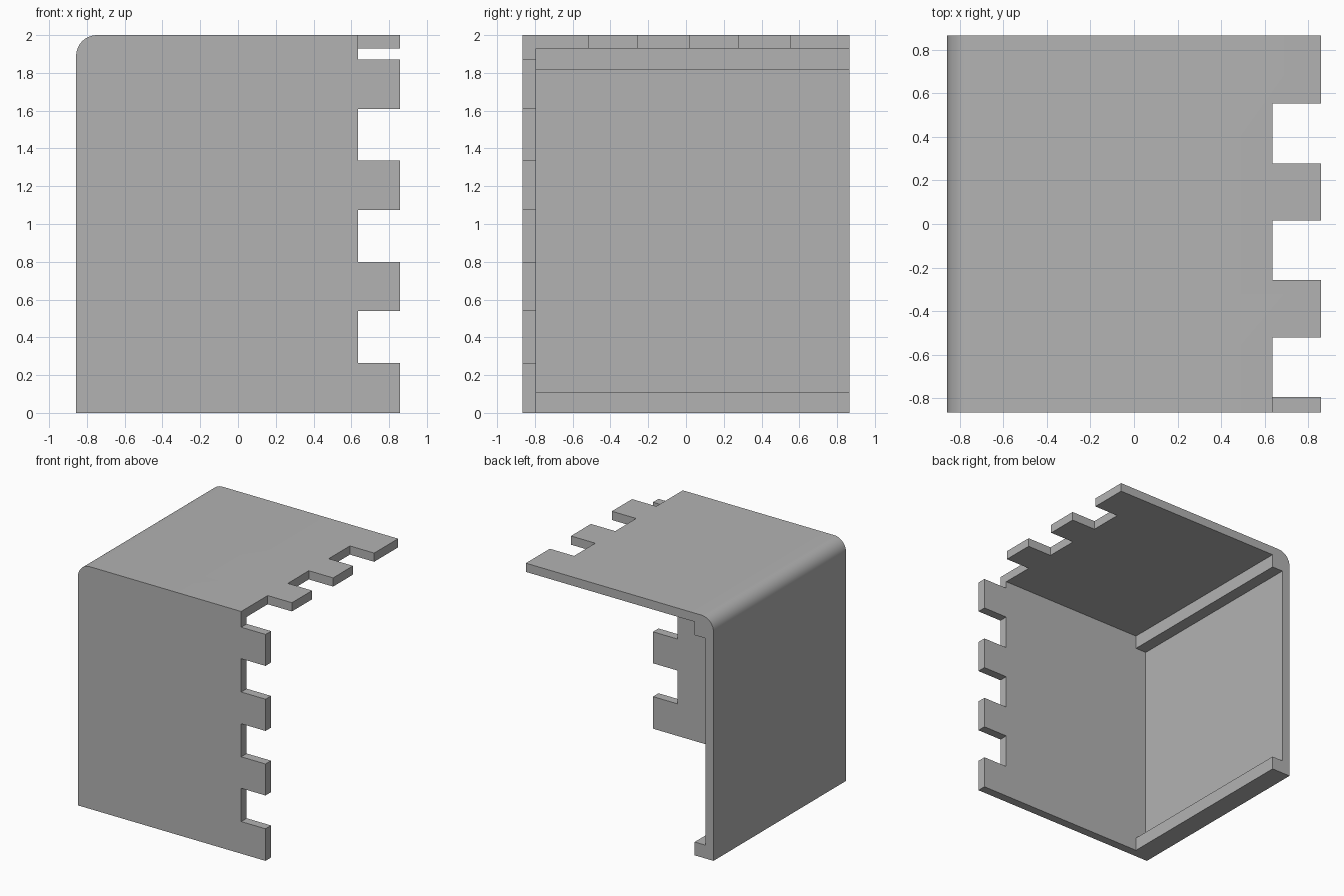
import bpy, bmesh, math

cube = bpy.data.objects.get("Cube")
if cube:
    bpy.data.objects.remove(cube, do_unlink=True)

X, Y, H = 0.857, 0.865, 2.0      # half width, half depth, height
WALL, LIP, R = 0.072, 0.11, 0.11  # wall thickness, lip size, corner radius
IN_Y = -Y + WALL                 # inner face of the front wall
IN_Z = H - WALL                  # underside of the top
NOTCH_X = 0.635                  # root of the joint fingers

grey = bpy.data.materials.new("light_grey")
grey.use_nodes = True
grey.diffuse_color = (0.45, 0.45, 0.45, 1)
grey.node_tree.nodes["Principled BSDF"].inputs["Base Color"].default_value = grey.diffuse_color


def prism(name, profile, y0, y1):
    """Extrude an x-z outline from y0 to y1."""
    bm = bmesh.new()
    face = bm.faces.new([bm.verts.new((x, y0, z)) for x, z in profile])
    out = bmesh.ops.extrude_face_region(bm, geom=[face])["geom"]
    moved = [v for v in out if isinstance(v, bmesh.types.BMVert)]
    bmesh.ops.translate(bm, verts=moved, vec=(0, y1 - y0, 0))
    bmesh.ops.recalc_face_normals(bm, faces=bm.faces)
    mesh = bpy.data.meshes.new(name)
    bm.to_mesh(mesh)
    bm.free()
    obj = bpy.data.objects.new(name, mesh)
    bpy.context.collection.objects.link(obj)
    mesh.materials.append(grey)
    return obj


def cut(target, x0, x1, y0, y1, z0, z1):
    """Subtract a box from the target."""
    cutter = prism("cutter", [(x0, z0), (x1, z0), (x1, z1), (x0, z1)], y0, y1)
    cutter.hide_render = True
    mod = target.modifiers.new("cut", "BOOLEAN")
    mod.operation, mod.solver, mod.object = "DIFFERENCE", "EXACT", cutter
    bpy.context.view_layer.objects.active = target
    bpy.ops.object.modifier_apply(modifier=mod.name)
    bpy.data.objects.remove(cutter, do_unlink=True)


# Solid block with one rounded upper edge
steps = 12
arc = [(-X + R - R * math.cos(a), H - R + R * math.sin(a))
       for a in (math.pi / 2 * i / steps for i in range(steps + 1))]
shell = prism("corner_panel_shell", [(X, 0), (-X, 0)] + arc + [(X, H)], -Y, Y)

# Cavity, then the side wall recess that leaves an upper and a lower lip
cut(shell, -X + WALL + 0.1, 1.5, IN_Y, 1.5, -1, IN_Z)
cut(shell, -X + WALL, 0, IN_Y, 1.5, LIP, IN_Z - LIP)

# Finger joint notches in the front wall
for z0, z1 in [(0.265, 0.54), (0.80, 1.073), (1.335, 1.61), (1.87, 2.5)]:
    cut(shell, NOTCH_X, 1.5, -1.5, IN_Y + 0.03, z0, z1)

# Finger joint notches in the top
for y0, y1 in [(-1.5, -0.52), (-0.257, 0.017), (0.277, 0.553)]:
    cut(shell, NOTCH_X, 1.5, y0, y1, IN_Z - 0.03, 2.5)

# Smooth rounded edge, crisp corners
bpy.ops.object.select_all(action="DESELECT")
shell.select_set(True)
bpy.context.view_layer.objects.active = shell
bpy.ops.object.shade_smooth_by_angle(angle=math.radians(30))
